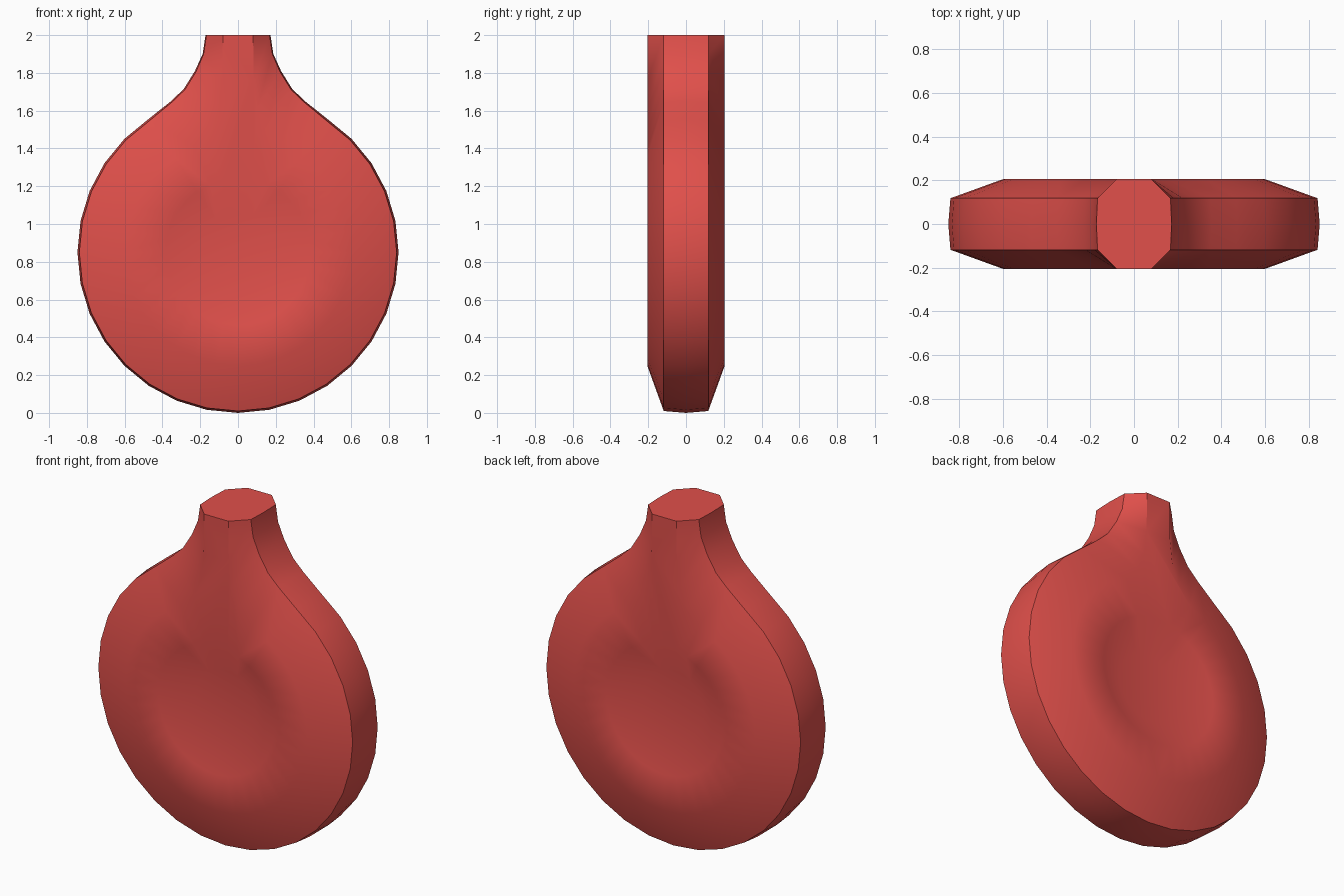
import bpy, bmesh, math

if "Cube" in bpy.data.objects:
    bpy.data.objects.remove(bpy.data.objects["Cube"])

C, N = 0.85, 32                      # disc centre height, sides
STEP = 2 * math.pi / N


def arc(r, count):
    # points from the bottom of the circle up its right side
    return [(r * math.sin(k * STEP), C - r * math.cos(k * STEP)) for k in range(count)]


def closed(half):
    # mirror a right-hand half outline; the first point lies on x = 0
    return half + [(-x, z) for x, z in reversed(half[1:])]


# Half outlines: round body followed by the flared neck
neck_mid = [(0.355, 1.65), (0.287, 1.715), (0.228, 1.81), (0.187, 1.9), (0.172, 2.0)]
neck_rim = [(0.35, 1.645), (0.282, 1.71), (0.223, 1.805), (0.182, 1.9), (0.167, 2.0)]
neck_face = [(0.225, 1.405), (0.145, 1.50), (0.10, 1.61), (0.083, 1.76), (0.08, 2.0)]
mid = closed(arc(0.85, 14) + neck_mid)
rim = closed(arc(0.84, 14) + neck_rim)
face = closed(arc(0.60, 14) + neck_face)

bm = bmesh.new()


def ring(pts, y):
    return [bm.verts.new((x, y, z)) for x, z in pts]


def bridge(a, b, skip=None):
    n = len(a)
    for i in range(n):
        if i != skip:
            j = (i + 1) % n
            bm.faces.new((a[i], a[j], b[j], b[i]))


# Outer shell: chamfer, rim, chamfer (open across the neck top)
ys = [-0.205, -0.118, 0, 0.118, 0.205]
rings = [ring(p, y) for p, y in zip((face, rim, mid, rim, face), ys)]
for a, b in zip(rings, rings[1:]):
    bridge(a, b, skip=18)

# Neck top cap
bm.faces.new([r[18] for r in rings] + [r[19] for r in reversed(rings)])

# Front and back faces with a sunken dish
for s, outer in ((-1, rings[0]), (1, rings[-1])):
    lip = ring(arc(0.385, N), s * 0.205)
    floor = ring(arc(0.20, N), s * 0.115)
    bridge(lip, floor)
    bm.faces.new(floor)
    n = len(outer)
    for k in range(14):
        bm.faces.new((outer[k], outer[k + 1], lip[k + 1], lip[k]))
        bm.faces.new((outer[-k % n], outer[-k - 1], lip[-k - 1], lip[-k % N]))
    bm.faces.new(outer[14:n - 13] + [lip[k] for k in range(18, 13, -1)])

bmesh.ops.recalc_face_normals(bm, faces=bm.faces)
mesh = bpy.data.meshes.new("round_tag")
bm.to_mesh(mesh)
bm.free()
tag = bpy.data.objects.new("round_tag", mesh)
bpy.context.collection.objects.link(tag)

mat = bpy.data.materials.new("red")
mat.diffuse_color = (0.75, 0.08, 0.07, 1)
mat.use_nodes = True
mat.node_tree.nodes["Principled BSDF"].inputs["Base Color"].default_value = mat.diffuse_color
mesh.materials.append(mat)

# Soft shading on the gentle bevels
bpy.context.view_layer.objects.active = tag
tag.select_set(True)
bpy.ops.object.shade_smooth_by_angle(angle=math.radians(35))
weighted = tag.modifiers.new("weighted_normals", 'WEIGHTED_NORMAL')
weighted.keep_sharp = True
